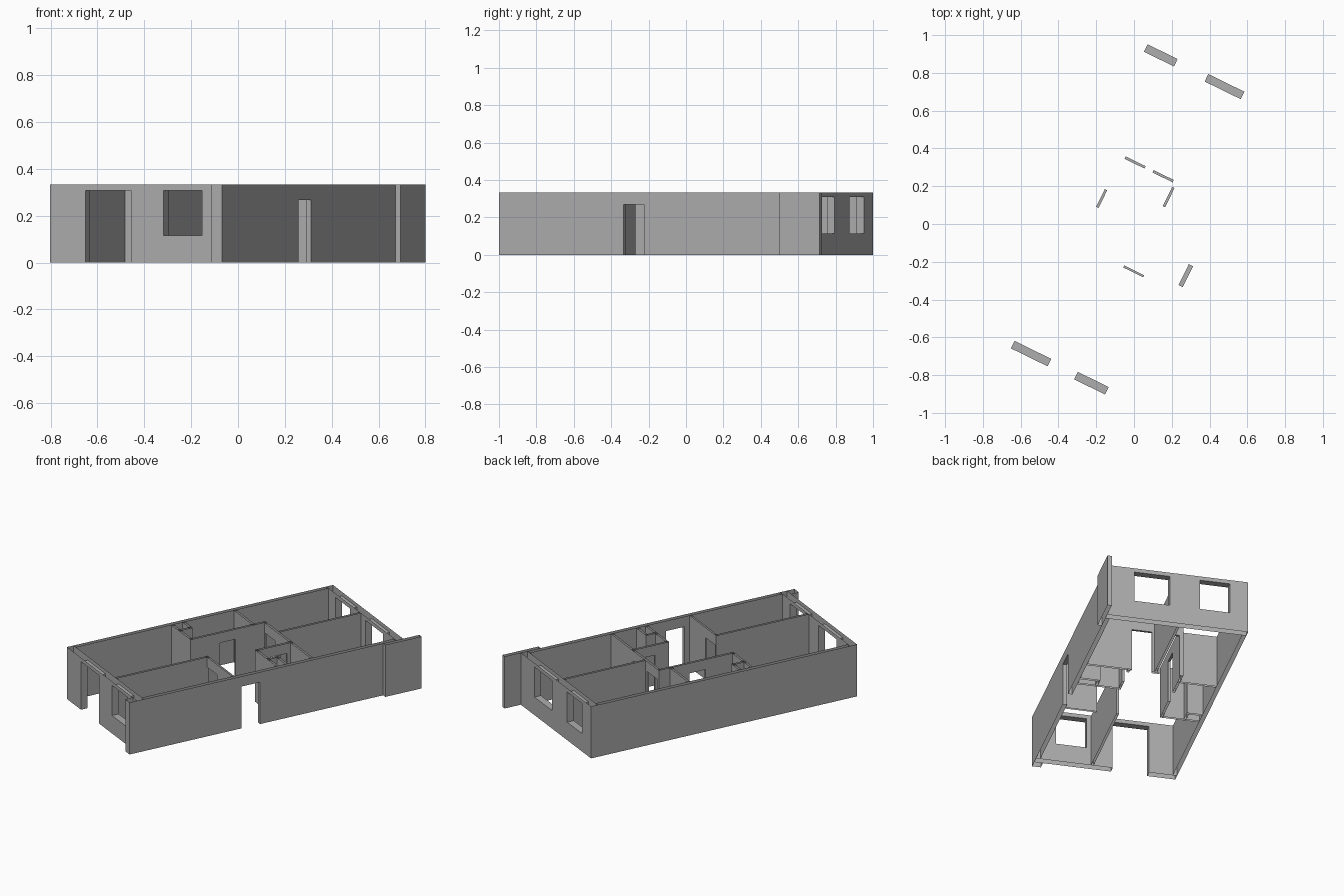
import bpy, bmesh, math

cube = bpy.data.objects.get("Cube")
if cube:
    bpy.data.objects.remove(cube)

HEIGHT = 0.333
TURN = math.radians(-26.1)
DOOR, TALL_DOOR, WINDOW = (0, 0.268), (0, 0.308), (0.115, 0.308)

# Plaster colour
plaster = bpy.data.materials.new("grey_plaster")
plaster.use_nodes = True
GREY = (0.42, 0.42, 0.42, 1)
plaster.diffuse_color = GREY
plaster.node_tree.nodes["Principled BSDF"].inputs["Base Color"].default_value = GREY


def add_wall(bm, axis, start, end, low, high, openings=(), caps=True):
    """Hollow wall along an axis, open at top and bottom, with lined openings."""
    runs = sorted({start, end, *[v for o in openings for v in o[:2]]})
    levels = sorted({0, HEIGHT, *[v for o in openings for v in o[2]]})

    def solid(i, j):
        s = (runs[i] + runs[i + 1]) / 2
        z = (levels[j] + levels[j + 1]) / 2
        return not any(o[0] < s < o[1] and o[2][0] < z < o[2][1] for o in openings)

    def quad(*points):
        bm.faces.new([bm.verts.new((s, t, z) if axis == "x" else (t, s, z))
                      for s, t, z in points])

    def jamb(s, z0, z1):
        quad((s, low, z0), (s, high, z0), (s, high, z1), (s, low, z1))

    def ledge(z, s0, s1):
        quad((s0, low, z), (s1, low, z), (s1, high, z), (s0, high, z))

    columns, rows = len(runs) - 1, len(levels) - 1
    for i in range(columns):
        s0, s1 = runs[i], runs[i + 1]
        for j in range(rows):
            z0, z1 = levels[j], levels[j + 1]
            if solid(i, j):
                for t in (low, high):
                    quad((s0, t, z0), (s1, t, z0), (s1, t, z1), (s0, t, z1))
                if caps and i == 0:
                    jamb(s0, z0, z1)
                if caps and i == columns - 1:
                    jamb(s1, z0, z1)
            if i and solid(i, j) != solid(i - 1, j):
                jamb(s0, z0, z1)
            if j and solid(i, j) != solid(i, j - 1):
                ledge(z0, s0, s1)


def merge_flat(bm):
    bmesh.ops.remove_doubles(bm, verts=bm.verts, dist=1e-4)
    bmesh.ops.dissolve_limit(bm, angle_limit=0.01, verts=bm.verts, edges=bm.edges)


def build(name, *walls):
    bm = bmesh.new()
    for wall in walls:
        add_wall(bm, *wall)
        merge_flat(bm)
    merge_flat(bm)
    bmesh.ops.recalc_face_normals(bm, faces=bm.faces)
    mesh = bpy.data.meshes.new(name)
    bm.to_mesh(mesh)
    bm.free()
    mesh.materials.append(plaster)
    obj = bpy.data.objects.new(name, mesh)
    obj.rotation_euler.z = TURN
    bpy.context.collection.objects.link(obj)


# Outer shell: wide front and back walls closed by long side walls
LEFT, RIGHT, FRONT, BACK = -0.464, 0.379, -0.878, 0.886
SIDE, END = 0.025, 0.044
build("outer_walls",
      ("x", LEFT, RIGHT, FRONT, FRONT + END,
       [(-0.296, -0.079, TALL_DOOR), (0.077, 0.259, WINDOW)]),
      ("x", LEFT, RIGHT, BACK - END, BACK,
       [(-0.354, -0.177, WINDOW), (0.004, 0.217, WINDOW)]),
      ("y", FRONT + END, BACK - END, LEFT, LEFT + SIDE, (), False),
      ("y", FRONT + END, BACK - END, RIGHT - SIDE, RIGHT,
       [(-0.186, -0.063, DOOR)], False))

# Projecting pieces at the two right corners
build("front_pier", ("y", -0.928, FRONT, RIGHT - 0.052, RIGHT))
build("back_wing_panel", ("y", 0.754, 0.994, RIGHT, 0.404))

# Interior partitions
T = 0.014
IN_L, IN_R = LEFT + SIDE, RIGHT - SIDE
build("front_room_partition", ("y", FRONT + END, -0.22, 0.036, 0.05))
build("front_room_cross_wall",
      ("x", 0.036, IN_R, -0.232, -0.22, [(0.05, 0.167, DOOR)]))
build("bedroom_partition", ("y", 0.302, BACK - END, -0.063, -0.049))
build("bedroom_cross_wall",
      ("x", -0.22, IN_R, 0.288, 0.302,
       [(-0.197, -0.079, DOOR), (-0.032, 0.087, DOOR)]))

# Washroom on the left with its service duct
build("left_washroom_side", ("y", -0.2, 0.302, -0.22, -0.206, [(-0.007, 0.098, DOOR)]))
build("left_washroom_front", ("x", IN_L, -0.206, -0.2, -0.2 + T))
build("left_washroom_back", ("x", IN_L, -0.206, 0.215, 0.215 + T))
build("left_duct_front", ("x", IN_L, -0.345, -0.125, -0.125 + T))
build("left_duct_side", ("y", -0.2, -0.111, -0.359, -0.345))

# Washroom on the right with its service duct
build("right_washroom_side", ("y", 0.06, 0.302, 0.095, 0.109, [(0.152, 0.265, DOOR)]))
build("right_washroom_front", ("x", 0.095, IN_R, 0.06, 0.06 + T))
build("right_duct_back", ("x", 0.235, IN_R, 0.12, 0.12 + T))
build("right_duct_side", ("y", 0.06, 0.134, 0.235, 0.249))
